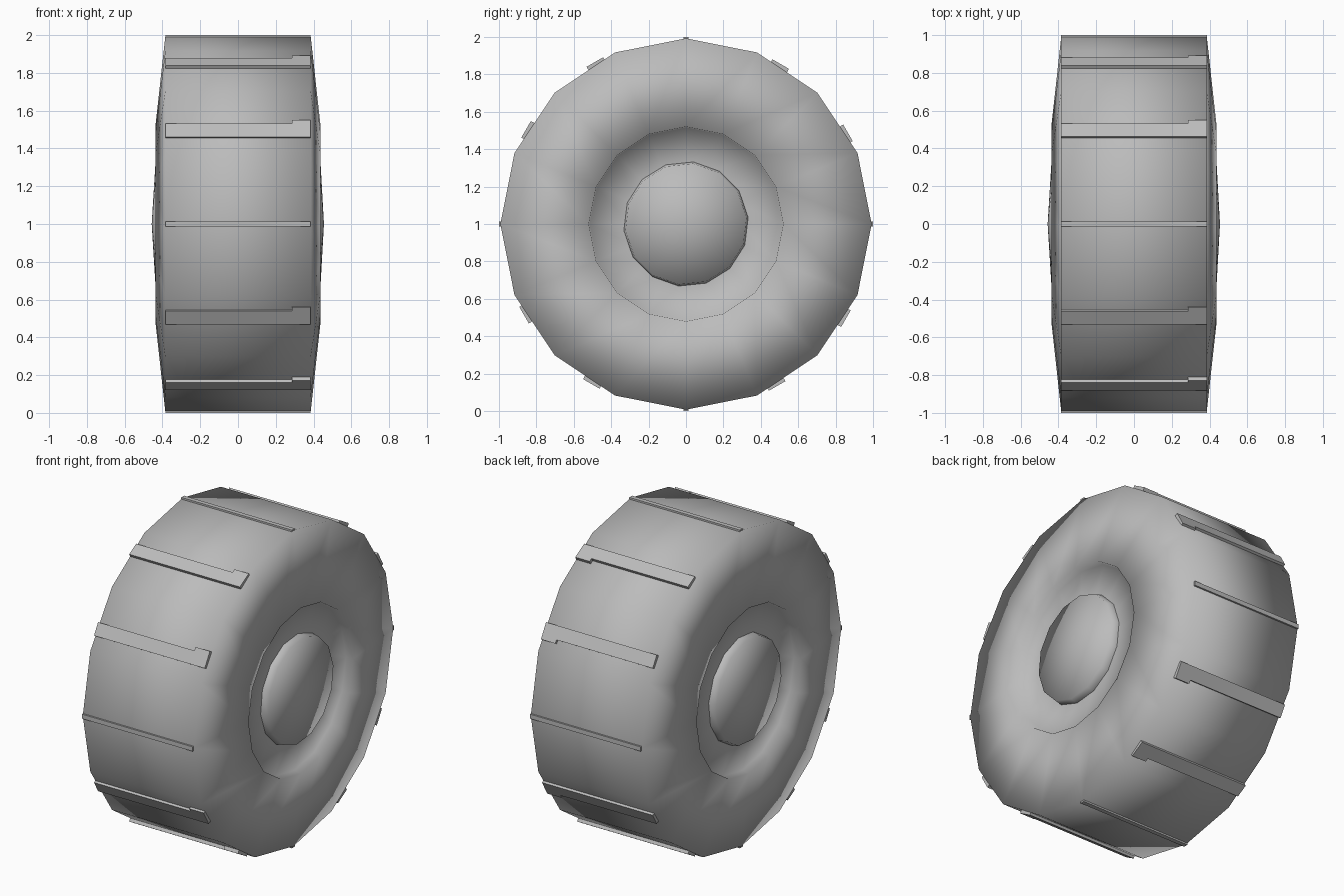
import bpy, bmesh
from math import cos, sin, pi, radians
from mathutils import Matrix, Vector

old = bpy.data.objects.get("Cube")
if old:
    bpy.data.objects.remove(old, do_unlink=True)

grey = bpy.data.materials.new("plain_grey")
grey.use_nodes = True
colour = (0.5, 0.5, 0.5, 1)
grey.diffuse_color = colour
grey.node_tree.nodes["Principled BSDF"].inputs["Base Color"].default_value = colour

CENTRE = Vector((0, 0, 1))


def finish(bm, name):
    bmesh.ops.recalc_face_normals(bm, faces=bm.faces)
    mesh = bpy.data.meshes.new(name)
    bm.to_mesh(mesh)
    bm.free()
    mesh.materials.append(grey)
    obj = bpy.data.objects.new(name, mesh)
    bpy.context.collection.objects.link(obj)
    obj.location = CENTRE
    return obj


def lathe(name, profile, sides, sharp_radius, turn=0):
    """Revolve (x, radius) points about the x axis, closing both ends."""
    bm = bmesh.new()
    rings = []
    for x, r in profile:
        rings.append([bm.verts.new((x, r * cos(turn + 2 * pi * i / sides),
                                    r * sin(turn + 2 * pi * i / sides)))
                      for i in range(sides)])
    for a, b in zip(rings, rings[1:]):
        for i in range(sides):
            j = (i + 1) % sides
            bm.faces.new((a[i], a[j], b[j], b[i]))
    for ring, x in ((rings[0], profile[0][0]), (rings[-1], profile[-1][0])):
        tip = bm.verts.new((x + (0.018 if x > 0 else -0.02), 0, 0))
        for i in range(sides):
            bm.faces.new((ring[i], ring[(i + 1) % sides], tip))
    for f in bm.faces:
        f.smooth = True
    # crisp edges near the hub, soft shoulder on the tyre
    for e in bm.edges:
        if (all(v.co.yz.length < sharp_radius for v in e.verts)
                and len(e.link_faces) == 2
                and e.calc_face_angle(0) > radians(30)):
            e.smooth = False
    return finish(bm, name)


def mirrored(half):
    return [(-x, r) for x, r in half] + [(x, r) for x, r in reversed(half)]


# Tyre with a shallow round recess on each side
lathe("tyre", mirrored([(0.39, 0.3), (0.39, 0.515), (0.437, 0.52), (0.385, 0.992)]),
      16, 0.6)

# Hub boss standing in the recesses
lathe("hub", mirrored([(0.437, 0.325), (0.385, 0.335)]), 14, 1, radians(6))


# Tread bars across the tyre, with a wider pad at one end
def add_box(bm, angle, x0, x1, t0, t1, top):
    spin = Matrix.Rotation(angle, 4, 'X')
    size = Matrix.Diagonal((x1 - x0, t1 - t0, 0.1, 1))
    place = Matrix.Translation(((x0 + x1) / 2, (t0 + t1) / 2, top - 0.05))
    bmesh.ops.create_cube(bm, size=1, matrix=spin @ place @ size)


bm = bmesh.new()
for k in range(12):
    angle = k * pi / 6
    half = 0.014 if k % 3 == 0 else 0.04
    pad = 0 if k % 3 == 0 else 0.022
    add_box(bm, angle, -0.385, 0.285, -half, half, 1.0 if pad == 0 else 0.993)
    add_box(bm, angle, 0.285, 0.385, -half, half + pad, 1.0 if pad == 0 else 0.993)
finish(bm, "tread_bars")
